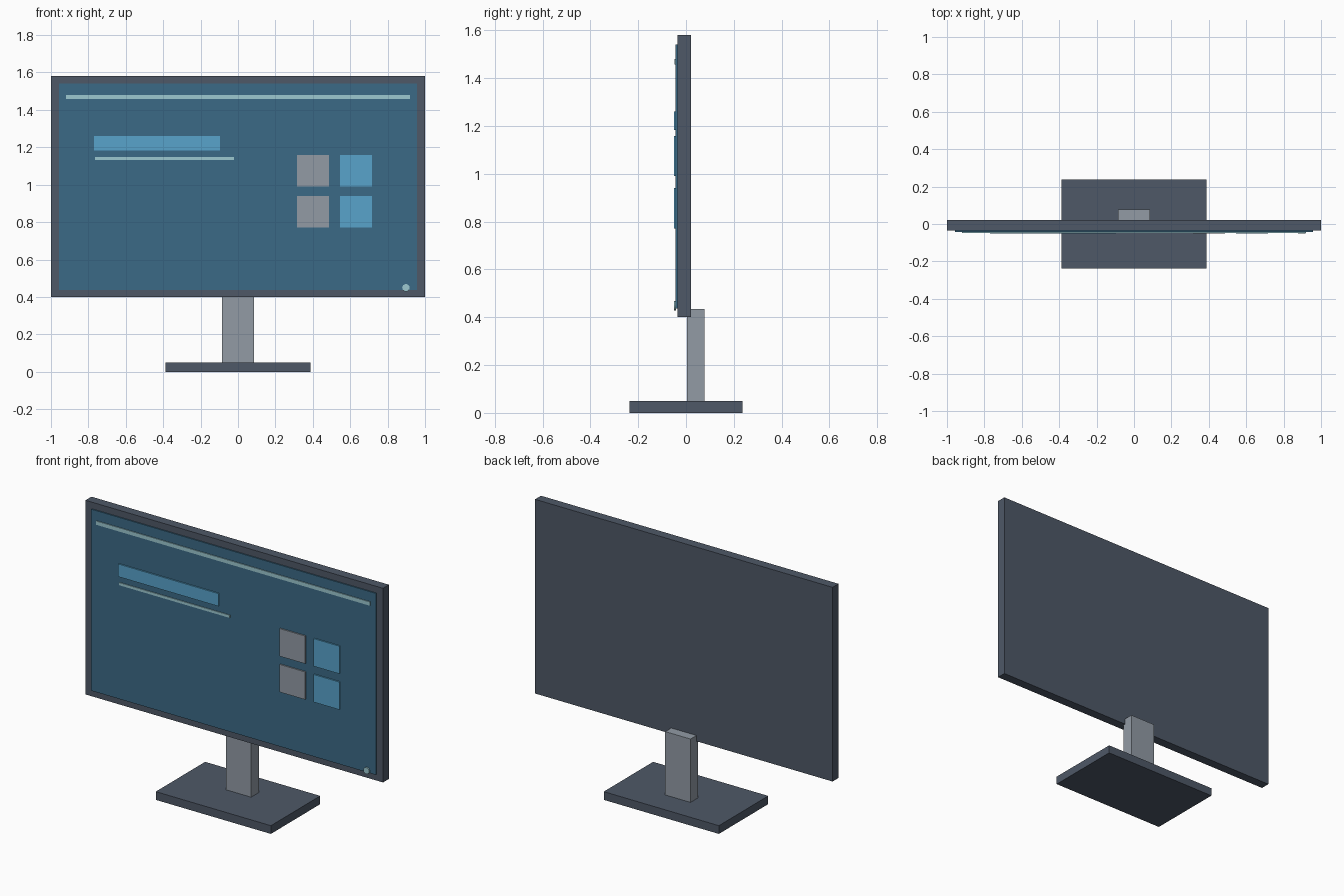
import bpy
import math

cube = bpy.data.objects.get("Cube")
if cube:
    bpy.data.objects.remove(cube, do_unlink=True)


def material(name, rgb):
    """Flat colour from 0-255 sRGB values."""
    col = [(c / 255 / 12.92) if c < 11 else ((c / 255 + 0.055) / 1.055) ** 2.4 for c in rgb]
    mat = bpy.data.materials.new(name)
    mat.use_nodes = True
    mat.diffuse_color = (*col, 1)
    mat.node_tree.nodes["Principled BSDF"].inputs["Base Color"].default_value = (*col, 1)
    return mat


slate = material("slate casing", (78, 88, 103))
grey = material("light grey", (146, 155, 165))
deep_blue = material("deep blue screen", (59, 106, 134))
sky_blue = material("sky blue", (88, 163, 203))
pale = material("pale aqua", (156, 200, 208))


def box(name, x, y, z, mat):
    """Box from (low, high) ranges on each axis."""
    spans = (x, y, z)
    bpy.ops.mesh.primitive_cube_add(size=1, location=[(a + b) / 2 for a, b in spans])
    ob = bpy.context.object
    ob.name = name
    ob.scale = [b - a for a, b in spans]
    bpy.ops.object.transform_apply(location=False, rotation=False, scale=True)
    ob.data.materials.append(mat)
    return ob


# Stand
box("base", (-0.387, 0.387), (-0.237, 0.237), (0, 0.05), slate)
box("neck", (-0.085, 0.085), (0.005, 0.078), (0.05, 0.435), grey)

# Display panel
SCREEN_Y, PLATE_Y = -0.043, -0.051
box("casing", (-1, 1), (-0.036, 0.021), (0.4, 1.58), slate)
box("screen", (-0.957, 0.957), (SCREEN_Y, -0.036), (0.437, 1.54), deep_blue)

# Raised screen graphics
plate = (PLATE_Y, SCREEN_Y)
box("top_bar", (-0.92, 0.92), (-0.048, SCREEN_Y), (1.457, 1.48), pale)
box("heading_bar", (-0.77, -0.097), plate, (1.183, 1.26), sky_blue)
box("underline_bar", (-0.765, -0.022), (-0.048, SCREEN_Y), (1.131, 1.147), pale)

# Two by two tiles
for col, x, mat in (("right", 0.315, grey), ("left", 0.545, sky_blue)):
    for row, z in (("upper", 0.99), ("lower", 0.772)):
        box(f"{row}_{col}_tile", (x, x + 0.172), plate, (z, z + 0.168), mat)

# Power light
bpy.ops.mesh.primitive_cylinder_add(vertices=16, radius=0.02, depth=0.009,
                                    location=(0.898, -0.0465, 0.449),
                                    rotation=(math.pi / 2, 0, 0))
light = bpy.context.object
light.name = "power_light"
light.data.materials.append(pale)
